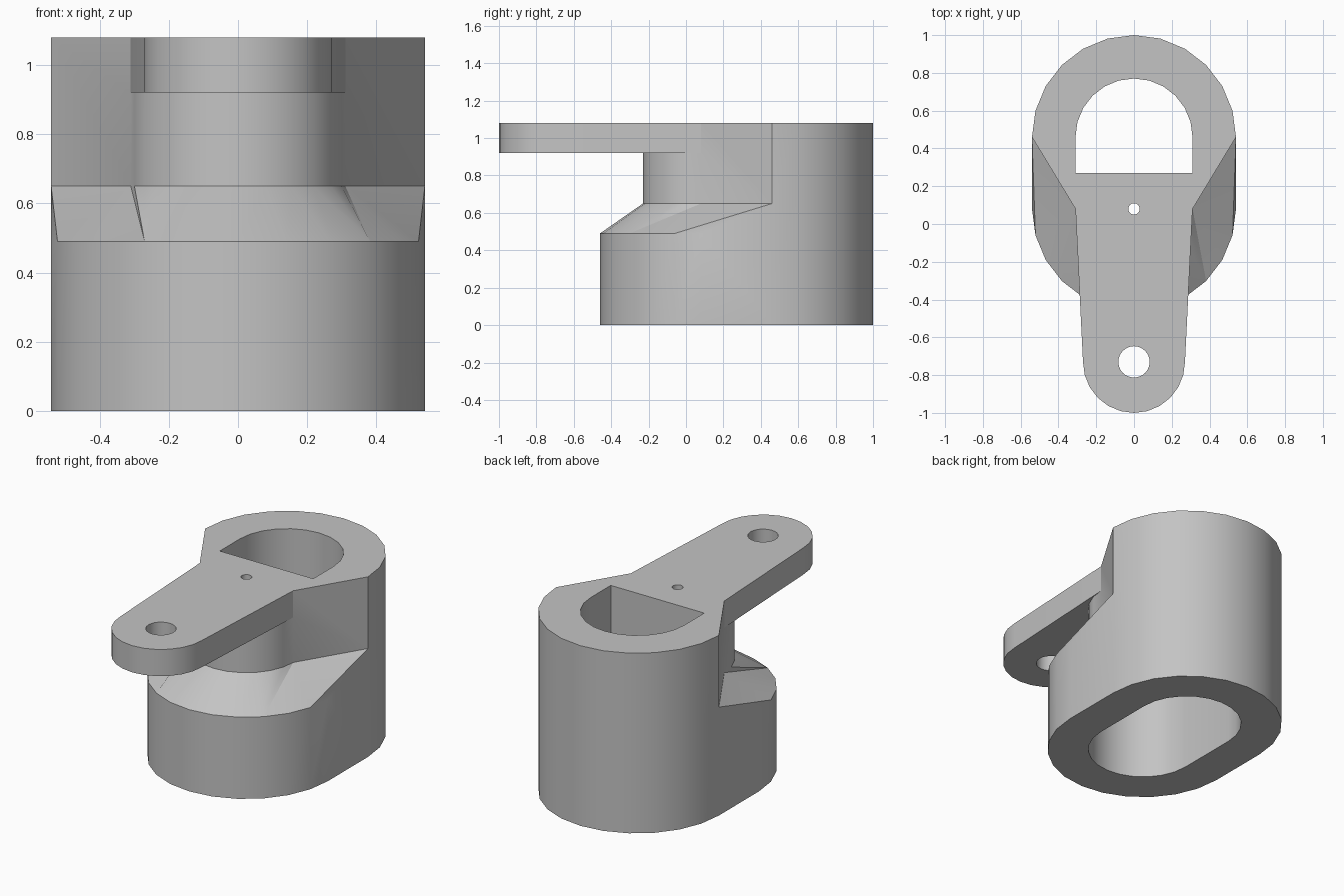
import bpy, bmesh, math

cube = bpy.data.objects.get("Cube")
if cube:
    bpy.data.objects.remove(cube, do_unlink=True)

BACK_Y, FRONT_Y = 0.46, 0.08      # centres of the two round ends
OUTER, INNER = 0.54, 0.31         # wall radii
SHELF, NECK, ARM, TOP = 0.49, 0.65, 0.92, 1.08
CEILING = 0.56

grey = bpy.data.materials.new("plain_grey")
grey.use_nodes = True
grey.diffuse_color = (0.55, 0.55, 0.55, 1)
grey.node_tree.nodes["Principled BSDF"].inputs["Base Color"].default_value = (0.55, 0.55, 0.55, 1)


def arc(r, cy, start, end, n=12):
    angles = [math.radians(start + (end - start) * i / n) for i in range(n + 1)]
    return [(r * math.cos(a), cy + r * math.sin(a)) for a in angles]


def ring(bm, points, z):
    return [bm.verts.new((x, y, z)) for x, y in points]


def bridge(bm, a, b, closed=False):
    for i in range(len(a) if closed else len(a) - 1):
        j = (i + 1) % len(a)
        bm.faces.new((a[i], a[j], b[j], b[i]))


def finish(bm, name):
    bmesh.ops.recalc_face_normals(bm, faces=bm.faces[:])
    mesh = bpy.data.meshes.new(name)
    bm.to_mesh(mesh)
    bm.free()
    mesh.materials.append(grey)
    obj = bpy.data.objects.new(name, mesh)
    bpy.context.collection.objects.link(obj)
    return obj


def prism(name, points, z0, z1):
    bm = bmesh.new()
    low, high = ring(bm, points, z0), ring(bm, points, z1)
    bm.faces.new(low)
    bm.faces.new(high)
    bridge(bm, low, high, True)
    return finish(bm, name)


def combine(target, tool, operation):
    tool.hide_render = True
    bpy.context.view_layer.objects.active = target
    mod = target.modifiers.new("combine", 'BOOLEAN')
    mod.operation, mod.object, mod.solver = operation, tool, 'EXACT'
    bpy.ops.object.modifier_apply(modifier=mod.name)
    bpy.data.objects.remove(tool, do_unlink=True)


# Body: slotted base that tapers at the front into a narrow neck
back = arc(OUTER, BACK_Y, 0, 180)
wide = arc(OUTER, FRONT_Y, 180, 360)
narrow = arc(INNER, FRONT_Y, 180, 360)
bm = bmesh.new()
back_low, back_mid, back_top = (ring(bm, back, z) for z in (0, NECK, TOP))
wide_low, wide_top = (ring(bm, wide, z) for z in (0, SHELF))
neck_low, neck_top = (ring(bm, narrow, z) for z in (NECK, TOP))
bm.faces.new(back_low + wide_low)
bm.faces.new(back_top + neck_top)
bridge(bm, back_low, back_mid)
bridge(bm, wide_low, wide_top)
bridge(bm, back_mid + neck_low, back_top + neck_top, True)


def shoulder(corner_low, corner, base_low, base, upper, fan):
    """Side wall and the fan of sloping faces around the neck corner."""
    bm.faces.new((corner_low, base_low, base[0], corner))
    bm.faces.new((corner, base[0], base[1]))
    bm.faces.new((corner, base[1], upper[0]))
    for i in range(1, fan):
        bm.faces.new((upper[0], base[i], base[i + 1]))
    for i in range(fan):
        bm.faces.new((base[fan], upper[i + 1], upper[i]))


LEFT_FAN, RIGHT_FAN = 4, 3
shoulder(back_low[-1], back_mid[-1], wide_low[0], wide_top, neck_low, LEFT_FAN)
shoulder(back_low[0], back_mid[0], wide_low[-1], wide_top[::-1], neck_low[::-1], RIGHT_FAN)
bridge(bm, wide_top[LEFT_FAN:-RIGHT_FAN], neck_low[LEFT_FAN:-RIGHT_FAN])
body = finish(bm, "bracket_body")

# Arm: tapered plate with a rounded tip
tip = arc(0.27, -0.73, 180, 360)
arm = prism("arm", [(0.2, 0.2), (-0.2, 0.2), (-INNER, FRONT_Y)] + tip + [(INNER, FRONT_Y)], ARM, TOP)
combine(body, arm, 'UNION')

# Opening: long slot below, half-round opening above
bm = bmesh.new()
bore_back = arc(INNER, BACK_Y, 0, 180)
slot = bore_back + [(-INNER, 0.27)] + narrow + [(INNER, 0.27)]
low, mid = ring(bm, slot, -0.1), ring(bm, slot, CEILING)
opening = mid[:14] + mid[-1:]
high = ring(bm, slot[:14] + slot[-1:], TOP + 0.1)
bm.faces.new(low)
bm.faces.new(mid[13:])
bm.faces.new(high)
bridge(bm, low, mid, True)
bridge(bm, opening, high, True)
combine(body, finish(bm, "slot_cutter"), 'DIFFERENCE')

# Round holes in the arm and above the slot
for y, r, z in ((-0.73, 0.083, 0.8), (FRONT_Y, 0.03, 0.5)):
    combine(body, prism("hole_cutter", arc(r, y, 0, 360, 24)[:-1], z, TOP + 0.1), 'DIFFERENCE')

# Smooth the curved walls, keep the corners sharp
bpy.ops.object.select_all(action='DESELECT')
body.select_set(True)
bpy.context.view_layer.objects.active = body
bpy.ops.object.shade_smooth_by_angle(angle=math.radians(28))
